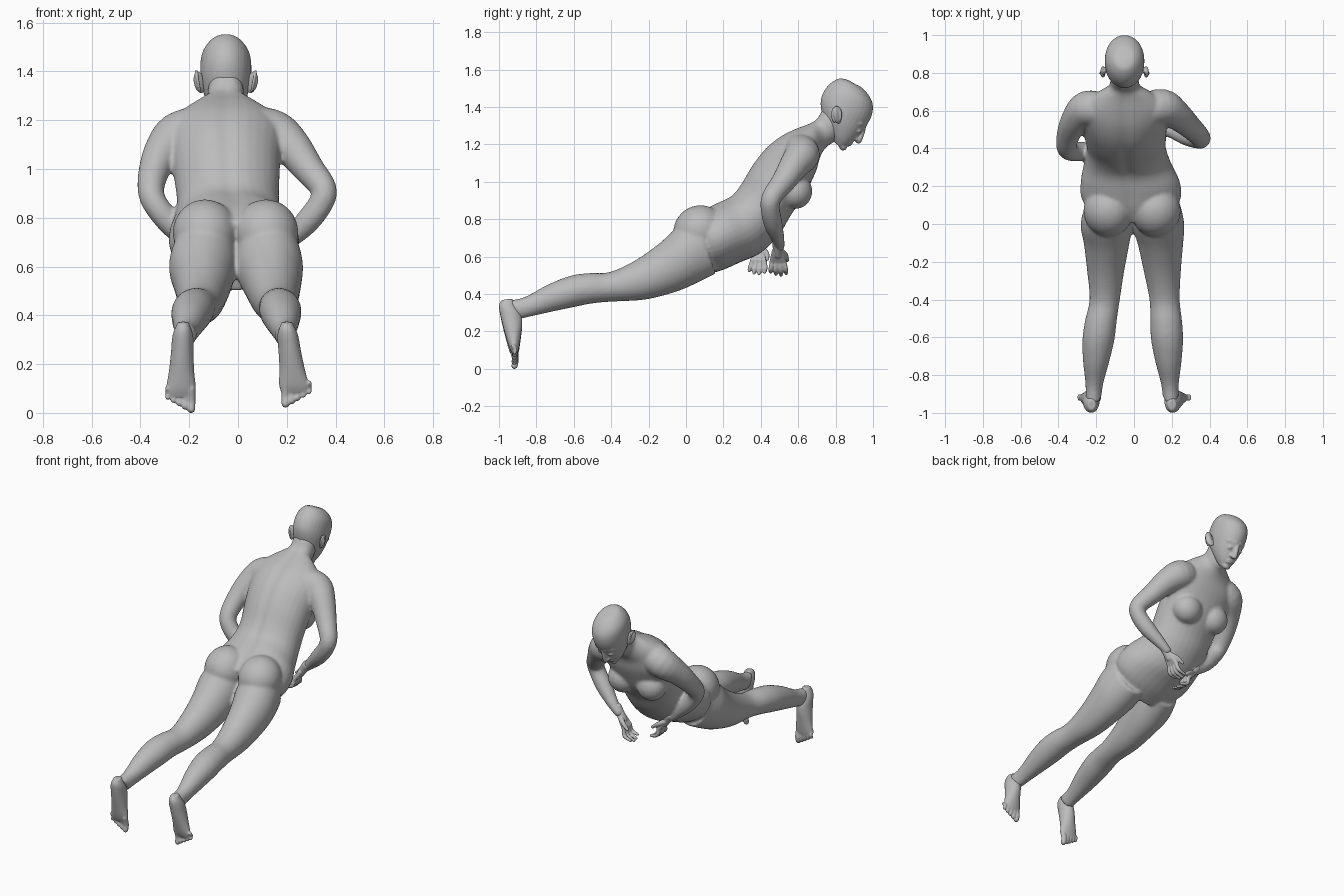
import bpy, bmesh, math
from mathutils import Vector, Matrix

cube = bpy.data.objects.get("Cube")
if cube:
    bpy.data.objects.remove(cube, do_unlink=True)

clay = bpy.data.materials.new("grey_clay")
clay.use_nodes = True
GREY = (0.5, 0.5, 0.5, 1)
clay.diffuse_color = GREY
shader = next(n for n in clay.node_tree.nodes if n.type == 'BSDF_PRINCIPLED')
shader.inputs["Base Color"].default_value = GREY
shader.inputs["Roughness"].default_value = 0.7

SIDES = 32
MID_X = -0.05  # centre line of the head and chest


def resample(rows, steps=4):
    """Catmull-Rom interpolation between rows of numbers."""
    out = []
    for i in range(len(rows) - 1):
        quad = [rows[max(i - 1, 0)], rows[i], rows[i + 1], rows[min(i + 2, len(rows) - 1)]]
        for k in range(steps):
            t = k / steps
            out.append([b + 0.5 * t * (c - a + t * (2*a - 5*b + 4*c - d + t * (3*b - a - 3*c + d)))
                        for a, b, c, d in zip(*quad)])
    return out + [list(rows[-1])]


def skin(bm, rings):
    """Bridge rings of (centre, half axis, half axis, groove) into a closed tube."""
    loops = []
    for centre, a, b, groove in rings:
        loop = []
        for k in range(SIDES):
            t = 2 * math.pi * k / SIDES
            dent = 1 - groove * math.exp(-(math.cos(t) / 0.16) ** 2) * (math.sin(t) > 0)
            loop.append(bm.verts.new(centre + a * math.cos(t) + b * math.sin(t) * dent))
        loops.append(loop)
    faces = [bm.faces.new(loops[0]), bm.faces.new(loops[-1])]
    for low, high in zip(loops, loops[1:]):
        for k in range(SIDES):
            n = (k + 1) % SIDES
            faces.append(bm.faces.new((low[k], low[n], high[n], high[k])))
    bmesh.ops.recalc_face_normals(bm, faces=faces)


def loft(bm, rows, groove=0.0):
    """Rows: centre x, half width, back y, back z, front y, front z."""
    rings = []
    for x, w, by, bz, fy, fz in resample(rows):
        back, front = Vector((x, by, bz)), Vector((x, fy, fz))
        rings.append(((back + front) / 2, Vector((w, 0, 0)), (back - front) / 2, groove))
    skin(bm, rings)


def ball(bm, centre, size, along=(0, 0, 1)):
    """Ellipsoid whose local z axis points along a direction."""
    turn = Vector(along).to_track_quat('Z', 'Y').to_matrix().to_4x4()
    matrix = Matrix.Translation(centre) @ turn @ Matrix.Diagonal((*size, 1))
    bmesh.ops.create_icosphere(bm, subdivisions=4, radius=1, matrix=matrix)


def limb(bm, rows):
    """Round tube with rounded ends; rows: x, y, z, radius."""
    pts = resample(rows)
    rings = []
    for i, p in enumerate(pts):
        d = Vector(pts[min(i + 1, len(pts) - 1)][:3]) - Vector(pts[max(i - 1, 0)][:3])
        d.normalize()
        a = d.orthogonal().normalized() if abs(d.y) > 0.95 else d.cross((0, 1, 0)).normalized()
        rings.append((Vector(p[:3]), a * p[3], d.cross(a) * p[3], 0))
    skin(bm, rings)
    for end in (pts[0], pts[-1]):
        ball(bm, end[:3], [end[3]] * 3)


def finish(bm, name, voxel, relax):
    """Fuse the overlapping volumes into one smooth skin."""
    mesh = bpy.data.meshes.new(name)
    bm.to_mesh(mesh)
    bm.free()
    mesh.materials.append(clay)
    mesh.shade_smooth()
    obj = bpy.data.objects.new(name, mesh)
    bpy.context.scene.collection.objects.link(obj)
    fuse = obj.modifiers.new("fuse", 'REMESH')
    fuse.mode = 'VOXEL'
    fuse.voxel_size = voxel
    fuse.use_smooth_shade = True
    soft = obj.modifiers.new("soften", 'SMOOTH')
    soft.factor = 0.5
    soft.iterations = relax


# Torso and neck
body = bmesh.new()
loft(body, [
    (-.01, .20, 0, .79, .10, .50), (-.015, .262, .07, .845, .20, .53),
    (-.02, .262, .16, .89, .29, .57), (-.035, .23, .24, .93, .40, .62),
    (-.04, .21, .29, .99, .50, .72), (-.045, .215, .35, 1.09, .56, .82),
    (-.05, .225, .42, 1.18, .63, .92), (-.05, .235, .50, 1.245, .67, 1.0),
    (-.05, .22, .58, 1.285, .70, 1.07), (-.05, .15, .66, 1.315, .72, 1.14),
    (-.05, .085, .70, 1.34, .755, 1.19), (-.05, .075, .73, 1.39, .80, 1.22),
    (-.05, .07, .78, 1.43, .85, 1.3)], groove=0.07)
for s in (-1, 1):
    ball(body, (-.01 + s * .125, .07, .74), (.132, .132, .14), (0, .8, .6))  # buttock
    ball(body, (MID_X + s * .105, .585, .95), (.095, .09, .095))             # breast

# Legs: left and right centre x, then half width and back and front points
LEG = [(-.13, .12, .125, .04, .83, .16, .51), (-.145, .128, .138, -.05, .755, .05, .455),
       (-.145, .14, .12, -.15, .665, -.06, .41), (-.15, .15, .098, -.28, .575, -.22, .37),
       (-.155, .162, .08, -.41, .517, -.39, .36), (-.175, .17, .084, -.52, .512, -.5, .35),
       (-.188, .175, .085, -.62, .497, -.6, .33), (-.2, .182, .07, -.74, .45, -.71, .307),
       (-.21, .19, .047, -.86, .385, -.83, .28), (-.215, .195, .042, -.95, .365, -.89, .265)]
loft(body, [(r[0], *r[2:]) for r in LEG])
loft(body, [r[1:] for r in LEG])

# Arms
limb(body, [(-.16, .6, 1.17, .09), (-.25, .61, 1.135, .095), (-.31, .55, 1.07, .077),
            (-.345, .48, .99, .063), (-.357, .41, .91, .054), (-.335, .385, .85, .051),
            (-.27, .385, .77, .05), (-.2, .39, .7, .036), (-.15, .4, .66, .028)])
limb(body, [(.06, .6, 1.17, .09), (.15, .62, 1.145, .095), (.22, .58, 1.09, .08),
            (.29, .52, 1.0, .064), (.35, .46, .92, .054), (.34, .45, .86, .051),
            (.28, .465, .78, .05), (.2, .49, .7, .036), (.15, .5, .655, .028)])
finish(body, "body", 0.0095, 6)

# Head: skull, nose, brows, closed eyes and lips
head = bmesh.new()
loft(head, [
    (MID_X, .03, .79, 1.215, .835, 1.175), (MID_X, .06, .755, 1.28, .877, 1.2),
    (MID_X, .085, .727, 1.36, .913, 1.235), (MID_X, .1, .72, 1.43, .95, 1.28),
    (MID_X, .105, .735, 1.48, .988, 1.34), (MID_X, .1, .765, 1.52, 1.0, 1.4),
    (MID_X, .08, .8, 1.545, .985, 1.45), (MID_X, .05, .83, 1.553, .945, 1.5),
    (MID_X, .012, .87, 1.543, .9, 1.525)])
limb(head, [(MID_X, .952, 1.29, .011), (MID_X, .938, 1.25, .014), (MID_X, .922, 1.222, .018)])
for s in (-1, 1):
    ball(head, (MID_X + s * .016, .91, 1.228), (.011, .011, .011))
    ball(head, (MID_X + s * .037, .923, 1.272), (.019, .016, .013))
    limb(head, [(MID_X + s * .015, .956, 1.302, .011), (MID_X + s * .06, .932, 1.312, .011)])
for y, z in ((.884, 1.208), (.873, 1.197)):
    ball(head, (MID_X, y, z), (.026, .01, .007))
ball(head, (MID_X, .84, 1.185), (.028, .02, .018))
finish(head, "head", 0.006, 4)

# Ears
for s, side in ((-1, "right"), (1, "left")):
    ear = bmesh.new()
    ball(ear, (MID_X + s * .108, .81, 1.355), (.014, .027, .046), (s * .25, -.2, 1))
    rim = []
    for k in range(8):
        t = math.radians(-60 + 40 * k)
        rim.append((MID_X + s * (.114 + .008 * math.sin(t)),
                    .805 - .024 * math.cos(t), 1.358 + .042 * math.sin(t), .006))
    limb(ear, rim)
    finish(ear, side + "_ear", 0.004, 3)


# Feet with five toes, hanging from the ankles
def foot(name, s, heel_x, toe_x, lift):
    bm = bmesh.new()
    rows = []
    for w, sy, sz, iy, iz in [(.022, -.985, .368, -.93, .375), (.042, -1.0, .335, -.885, .3),
                              (.046, -.988, .26, -.875, .24), (.052, -.966, .17, -.882, .17),
                              (.061, -.946, .1, -.892, .1), (.056, -.93, .065, -.9, .065)]:
        t = (.37 - sz) / .37
        rows.append((heel_x + (toe_x - heel_x) * t, w, sy, sz + lift * t, iy, iz + lift * t))
    loft(bm, rows)
    for i in range(5):
        x = toe_x + s * (.024 * i - .045)
        r = .0175 - .0016 * i
        limb(bm, [(x, -.925, .1 + lift, r), (x, -.912, .05 + .008 * i + lift, r),
                  (x, -.917, .016 + .012 * i + lift, r * .95)])
    finish(bm, name, 0.005, 3)


foot("right_foot", -1, -.225, -.237, 0)
foot("left_foot", 1, .2, .24, .022)


# Hands with curled fingers
def hand(name, wrist, tip):
    bm = bmesh.new()
    wrist = Vector(wrist)
    d = (Vector(tip) - wrist).normalized()
    across = Vector((0, 1, 0))
    curl = d.cross(across).normalized()
    if curl.z < 0:
        curl.negate()
    limb(bm, [(*(wrist - d * .03), .029), (*(wrist + d * .05), .024)])
    for k in range(4):
        off = (k - 1.5) * .021
        reach = (.075, .09, .095, .085)[k]
        base = wrist + d * .1 + across * off
        limb(bm, [(*(wrist + d * .03 + across * off * .5), .016), (*base, .0145)])
        limb(bm, [(*base, .013),
                  (*(base + d * reach * .5 - curl * .016 + across * off * .3), .012),
                  (*(base + d * reach + curl * .012 + across * off * .3), .009)])
    limb(bm, [(*(wrist + d * .03 + across * .015), .017),
              (*(wrist + d * .07 + across * .04 + curl * .02), .014),
              (*(wrist + d * .115 + across * .048 + curl * .035), .01)])
    finish(bm, name, 0.0045, 3)


hand("right_hand", (-.15, .40, .66), (-.03, .375, .49))
hand("left_hand", (.15, .49, .655), (.03, .495, .48))
